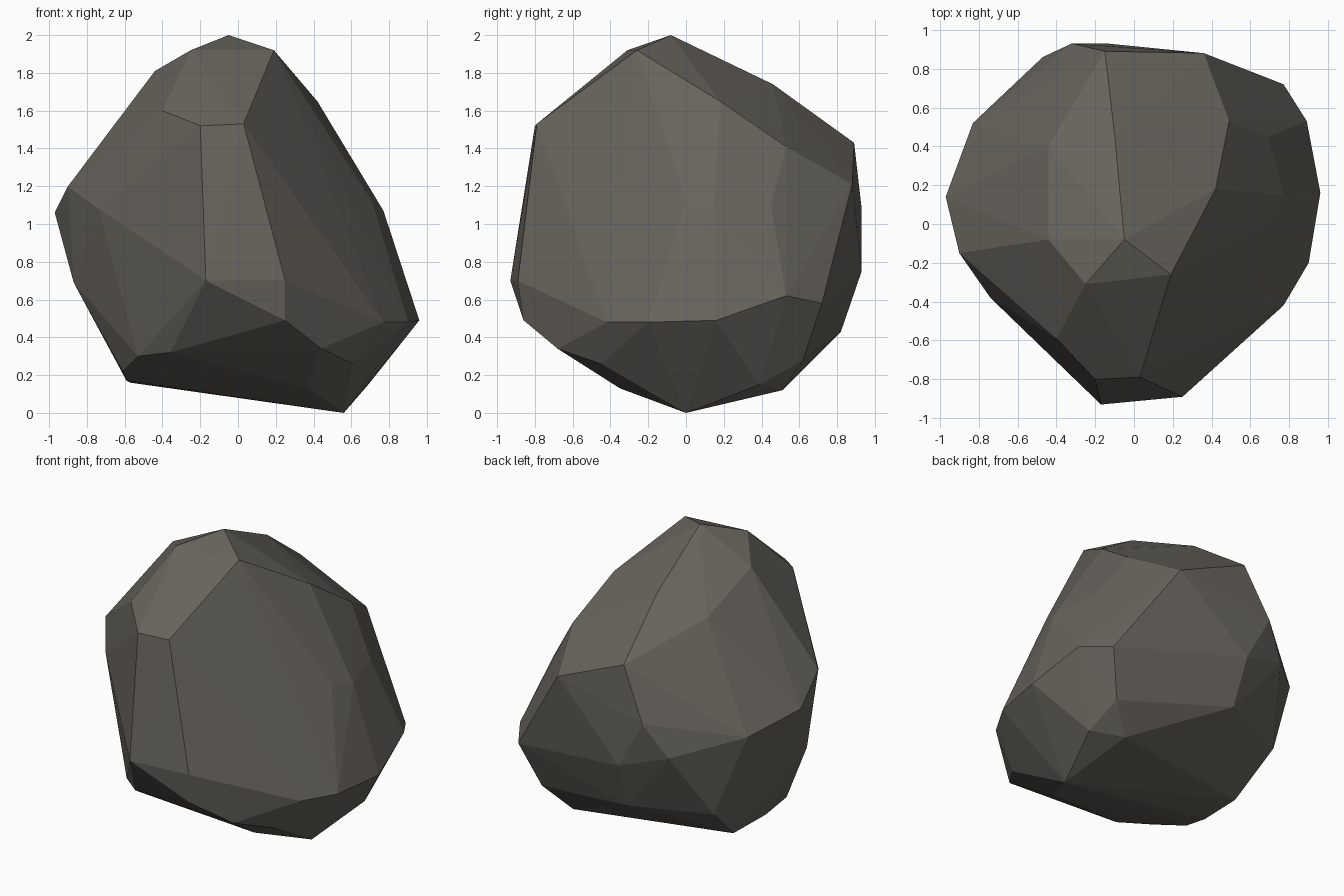
import bpy, bmesh

# Key corners of the chiselled boulder, grouped by level
crown = [(-.05, -.08, 2), (.19, -.26, 1.92), (-.25, -.31, 1.92), (-.44, -.08, 1.81),
         (-.40, -.59, 1.60), (-.20, -.80, 1.52), (.03, -.79, 1.53), (.42, .18, 1.65),
         (.49, .53, 1.41), (-.15, .89, 1.43), (-.44, .40, 1.64), (-.10, .46, 1.74)]
waist = [(.36, .88, 1.21), (-.32, .93, 1.08), (-.14, .93, .75), (-.47, .86, .86),
         (-.83, .52, .97), (-.97, .14, 1.06), (-.90, -.15, 1.20), (-.74, -.38, 1.08),
         (-.87, -.07, .69), (-.17, -.93, .70), (.25, -.89, .70), (.71, 0, 1.12),
         (.77, .15, 1.07), (.69, .45, 1.10), (.89, .53, .62), (.77, .72, .58)]
base = [(.96, .16, .49), (.90, -.20, .48), (.77, -.42, .48), (.55, -.60, .60),
        (.25, -.86, .49), (.44, -.68, .34), (.61, -.45, .26), (.37, -.35, .13),
        (-.36, -.60, .32), (-.53, -.45, .30), (-.61, -.22, .22), (-.59, -.02, .17),
        (-.57, .30, .16), (-.63, .60, .42), (-.12, .82, .43), (.50, .51, .12),
        (.66, .62, .28), (.69, .39, .15), (.56, 0, 0)]

# Boulder: facets stretched over the corners
bm = bmesh.new()
for p in crown + waist + base:
    bm.verts.new(p)
hull = bmesh.ops.convex_hull(bm, input=bm.verts[:])
junk = {g for g in hull["geom_interior"] + hull["geom_unused"]
        if isinstance(g, bmesh.types.BMVert)}
bmesh.ops.delete(bm, geom=list(junk), context='VERTS')
bmesh.ops.recalc_face_normals(bm, faces=bm.faces[:])

mesh = bpy.data.meshes.new("boulder")
bm.to_mesh(mesh)
bm.free()
boulder = bpy.data.objects.new("boulder", mesh)
bpy.context.collection.objects.link(boulder)

# Single warm grey stone colour
stone = bpy.data.materials.new("warm grey stone")
stone.diffuse_color = (.135, .125, .107, 1)
mesh.materials.append(stone)
